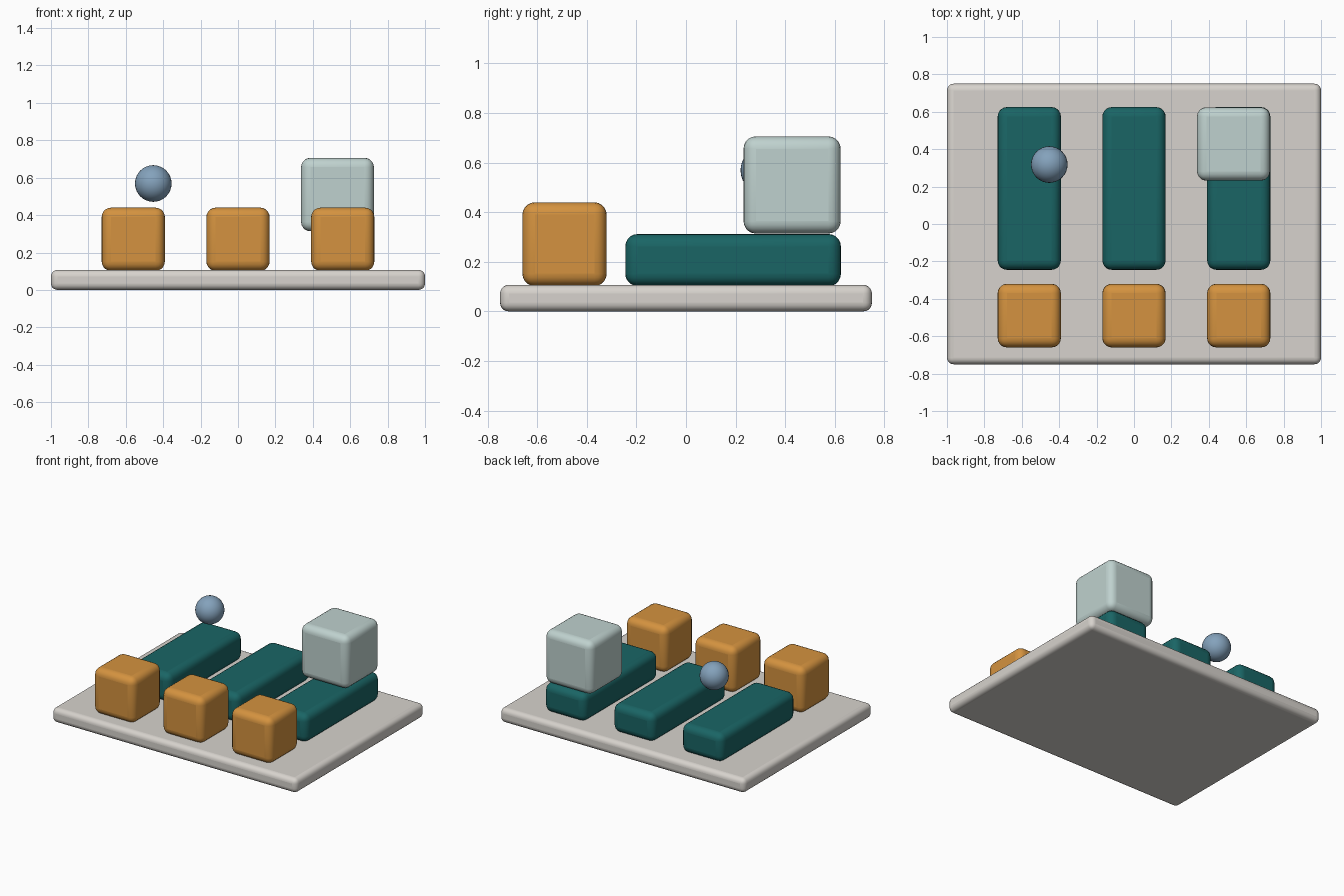
import bpy, math

if "Cube" in bpy.data.objects:
    bpy.data.objects.remove(bpy.data.objects["Cube"])


def material(name, r, g, b):
    m = bpy.data.materials.new(name)
    m.diffuse_color = (r, g, b, 1)
    m.use_nodes = True
    m.node_tree.nodes["Principled BSDF"].inputs["Base Color"].default_value = m.diffuse_color
    return m


STONE = material("stone", 0.68, 0.65, 0.61)
ORANGE = material("orange", 0.66, 0.29, 0.05)
TEAL = material("teal", 0.01, 0.13, 0.13)
PALE = material("pale_green", 0.52, 0.64, 0.62)
BLUE = material("blue", 0.23, 0.36, 0.50)


def rounded_box(name, lo, hi, radius, mat):
    """Box between two corners with rounded edges."""
    bpy.ops.mesh.primitive_cube_add(
        size=1, location=[(a + b) / 2 for a, b in zip(lo, hi)])
    ob = bpy.context.object
    ob.name = name
    ob.scale = [b - a for a, b in zip(lo, hi)]
    bpy.ops.object.transform_apply(location=False, rotation=False, scale=True)
    bevel = ob.modifiers.new("round_edges", 'BEVEL')
    bevel.width = radius
    bevel.segments = 5
    ob.data.materials.append(mat)
    bpy.ops.object.shade_smooth_by_angle(angle=math.radians(40))
    return ob


# Base slab
rounded_box("base", (-1, -0.75, 0), (1, 0.75, 0.107), 0.035, STONE)

# Three columns: a cube in front of a long low bar
for side, x in (("left", -0.56), ("middle", 0), ("right", 0.56)):
    rounded_box(f"cube_{side}", (x - 0.169, -0.66, 0.102),
                (x + 0.169, -0.32, 0.44), 0.05, ORANGE)
    rounded_box(f"bar_{side}", (x - 0.169, -0.245, 0.102),
                (x + 0.169, 0.625, 0.312), 0.05, TEAL)

# Large cube on the back of the right bar
rounded_box("top_cube", (0.337, 0.232, 0.314), (0.727, 0.624, 0.706), 0.05, PALE)

# Floating ball
bpy.ops.mesh.primitive_uv_sphere_add(segments=32, ring_count=16, radius=0.098,
                                     location=(-0.453, 0.318, 0.569))
ball = bpy.context.object
ball.name = "ball"
ball.data.materials.append(BLUE)
bpy.ops.object.shade_smooth()
